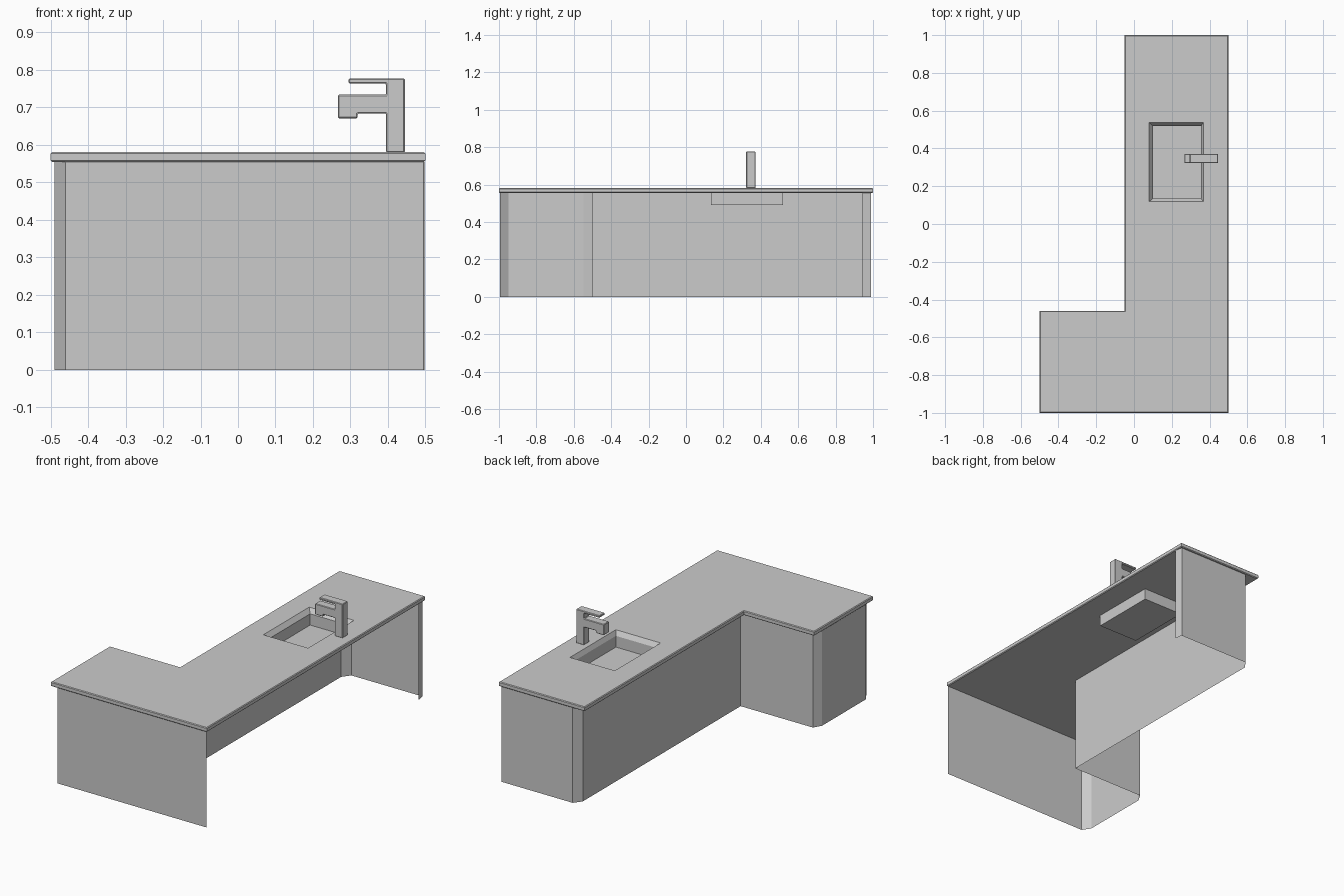
import bpy, bmesh

if "Cube" in bpy.data.objects:
    bpy.data.objects.remove(bpy.data.objects["Cube"])

def finish(name, bm, recalc=True):
    if recalc:
        bmesh.ops.recalc_face_normals(bm, faces=bm.faces)
    me = bpy.data.meshes.new(name)
    bm.to_mesh(me)
    bm.free()
    ob = bpy.data.objects.new(name, me)
    bpy.context.collection.objects.link(ob)
    return ob

def ring(bm, pts, z):
    return [bm.verts.new((x, y, z)) for x, y in pts]

def bridge(bm, a, b, closed=True):
    n = len(a)
    for i in range(n if closed else n - 1):
        j = (i + 1) % n
        bm.faces.new((a[i], a[j], b[j], b[i]))

def fill_with_hole(bm, *loops):
    edges = []
    for lp in loops:
        for i, v in enumerate(lp):
            w = lp[(i + 1) % len(lp)]
            edges.append(bm.edges.get((v, w)) or bm.edges.new((v, w)))
    bmesh.ops.triangle_fill(bm, edges=edges, use_beauty=True)

def ell(i):
    # L-shaped counter outline, inset by i
    return [(-.5 + i, -1 + i), (.5 - i, -1 + i), (.5 - i, 1 - i),
            (-.05 + i, 1 - i), (-.05 + i, -.46 - i), (-.5 + i, -.46 - i)]

def rect(x0, x1, y0, y1):
    return [(x0, y0), (x1, y0), (x1, y1), (x0, y1)]

TOP, UNDER, B = .581, .555, .004
BASIN = rect(.1, .355, .135, .518)

# L-shaped countertop with bevelled edges and a sloped sink opening
bm = bmesh.new()
outer = [ring(bm, ell(i), z) for i, z in
         ((B, UNDER), (0, UNDER + B), (0, TOP - B), (B, TOP))]
for a, b in zip(outer, outer[1:]):
    bridge(bm, a, b)
rim = ring(bm, rect(.08, .367, .118, .538), TOP)
lip = ring(bm, BASIN, UNDER)
bridge(bm, rim, lip)
fill_with_hole(bm, outer[-1], rim)
fill_with_hole(bm, outer[0], lip)
finish("countertop", bm)

# Sink basin, an open box hanging under the opening
bm = bmesh.new()
low, high = ring(bm, BASIN, .49), ring(bm, BASIN, UNDER)
bridge(bm, high, low)
bm.faces.new(low)
finish("sink_basin", bm, recalc=False)

# Thin cabinet panels, open at the back (+x), with chamfered corners
path = [(.497, .945), (.489, .99), (.033, .99), (0, .945), (0, -.5),
        (-.463, -.5), (-.49, -.547), (-.49, -.948), (-.46, -.994), (.495, -.994)]
bm = bmesh.new()
bridge(bm, ring(bm, path, 0), ring(bm, path, UNDER), closed=False)
finish("cabinet_panels", bm, recalc=False)

# Faucet: post, spout and lever as one extruded profile
profile = [(.395, .58), (.445, .58), (.445, .777), (.295, .777), (.295, .764),
           (.395, .764), (.395, .734), (.267, .734), (.267, .671), (.319, .671),
           (.319, .684), (.395, .684)]
bm = bmesh.new()
near, far = [[bm.verts.new((x, y, z)) for x, z in profile] for y in (.322, .371)]
bridge(bm, near, far)
bm.faces.new(near)
bm.faces.new(far)
faucet = finish("faucet", bm)
bev = faucet.modifiers.new("edge_bevel", 'BEVEL')
bev.width = .003
bev.segments = 1
